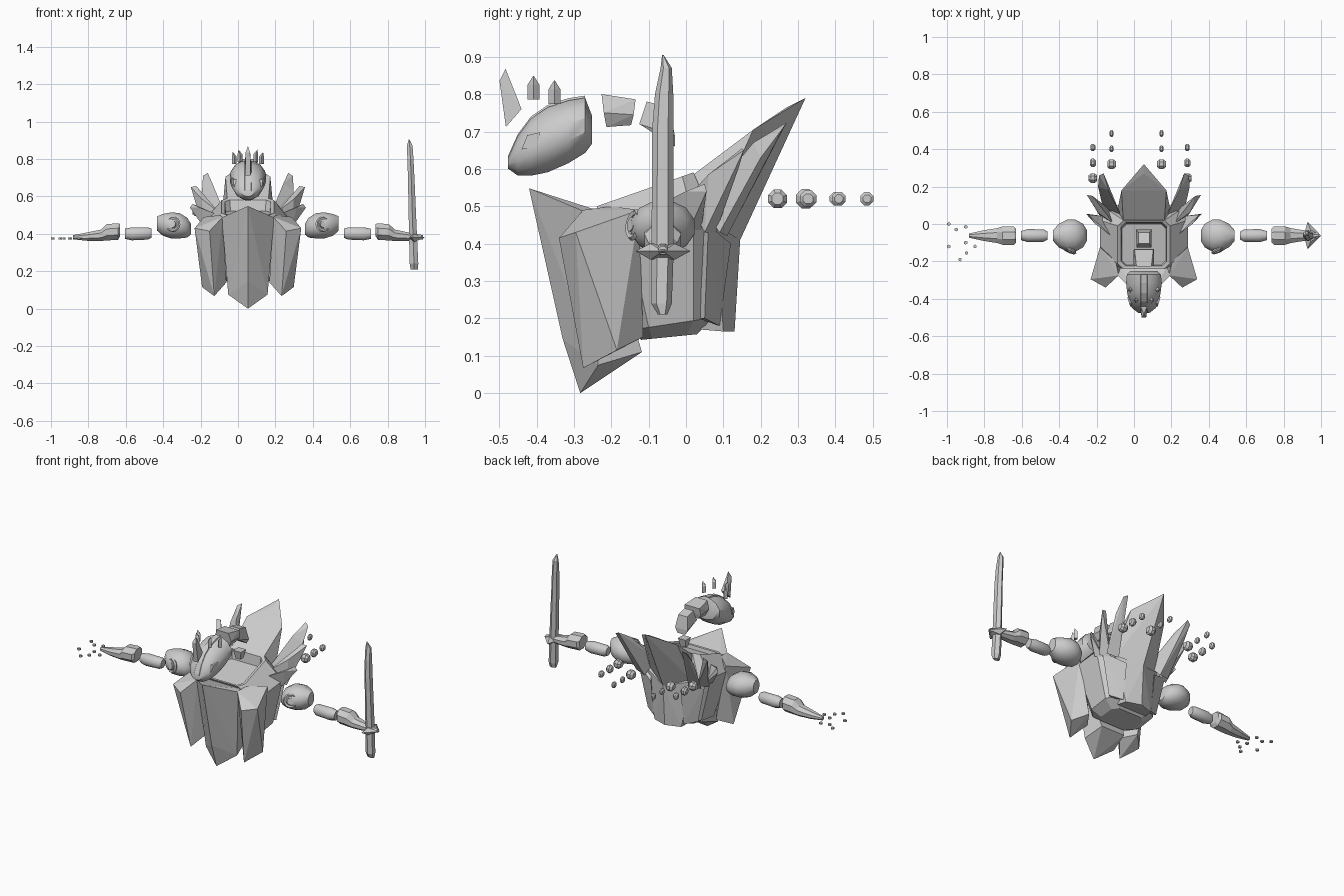
import bpy, bmesh, math
from mathutils import Vector, Matrix

CX = 0.053  # centre plane of the body


def finish(name, bm, smooth=False):
    bmesh.ops.recalc_face_normals(bm, faces=bm.faces)
    me = bpy.data.meshes.new(name)
    bm.to_mesh(me)
    bm.free()
    ob = bpy.data.objects.new(name, me)
    bpy.context.collection.objects.link(ob)
    for p in me.polygons:
        p.use_smooth = smooth
    if smooth:
        bpy.ops.object.select_all(action='DESELECT')
        ob.select_set(True)
        bpy.context.view_layer.objects.active = ob
        bpy.ops.object.shade_smooth_by_angle(angle=math.radians(35))
    return ob


def hull(name, pts, side=1):
    """Faceted solid around points given relative to the centre plane."""
    bm = bmesh.new()
    for x, y, z in pts:
        bm.verts.new((CX + side * x, y, z))
    bmesh.ops.remove_doubles(bm, verts=bm.verts, dist=1e-5)
    bmesh.ops.convex_hull(bm, input=bm.verts)
    loose = [v for v in bm.verts if not v.link_faces]
    bmesh.ops.delete(bm, geom=loose, context='VERTS')
    return finish(name, bm)


def sym(pts):
    return [(s * x, y, z) for x, y, z in pts for s in (1, -1)]


def loft(name, rings, side=1, smooth=False):
    """Closed skin through rings of equal point count."""
    bm = bmesh.new()
    rows = [[bm.verts.new((CX + side * x, y, z)) for x, y, z in r] for r in rings]
    n = len(rows[0])
    for a, b in zip(rows, rows[1:]):
        for i in range(n):
            j = (i + 1) % n
            bm.faces.new((a[i], a[j], b[j], b[i]))
    bm.faces.new(rows[0])
    bm.faces.new(rows[-1])
    return finish(name, bm, smooth)


def oval(n, fn):
    return [fn(math.cos(t), math.sin(t)) for t in
            (2 * math.pi * (i + 0.5) / n for i in range(n))]


def limb(name, secs, side, n=8, smooth=False):
    """Loft along x; sections are x, z centre, y half size, z half size."""
    yc = -0.062
    return loft(name, [oval(n, lambda c, s: (x, yc + c * hy, z + s * hz))
                       for x, z, hy, hz in secs], side, smooth)


# Torso bowl with a slanted rim and shallow recess
def slab(z, y0, y1, hw, ch, tilt):
    f = [(hw, y0 + ch), (hw, y1 - ch), (hw - ch, y1), (ch - hw, y1),
         (-hw, y1 - ch), (-hw, y0 + ch), (ch - hw, y0), (hw - ch, y0)]
    return [(x, y, z + tilt * (y - (y0 + y1) / 2)) for x, y in f]


loft("torso", [slab(0.15, -0.12, 0.03, 0.11, 0.03, 0.1),
               slab(0.185, -0.15, 0.07, 0.17, 0.05, 0.15),
               slab(0.46, -0.21, 0.07, 0.235, 0.05, 0.1),
               slab(0.545, -0.24, 0.02, 0.14, 0.03, 0.35),
               slab(0.54, -0.225, 0.008, 0.122, 0.025, 0.35),
               slab(0.5, -0.22, 0.0, 0.118, 0.025, 0.2)])

# Front armour
hull("front_plate", sym([(0, -0.42, 0.548), (0, -0.33, 0.145), (0, -0.283, 0.0),
                         (0.14, -0.275, 0.487), (0.105, -0.235, 0.075),
                         (0.08, -0.118, 0.11), (0.125, -0.23, 0.487)]))
for s, tag in ((1, "right"), (-1, "left")):
    hull("side_plate_" + tag, [
        (0.135, -0.275, 0.49), (0.205, -0.34, 0.415), (0.285, -0.295, 0.43),
        (0.235, -0.125, 0.49), (0.15, -0.2, 0.5), (0.115, -0.2, 0.14),
        (0.18, -0.275, 0.067), (0.245, -0.185, 0.115), (0.175, -0.115, 0.15)], s)

# Back armour and fan of spikes
hull("back_plate", sym([(0, 0.145, 0.41), (0, 0.13, 0.165), (0.15, 0.08, 0.45),
                        (0.09, 0.1, 0.165), (0.1, 0.04, 0.17), (0.14, 0.03, 0.47)]))
hull("back_spike", sym([(0, 0.145, 0.41), (0, 0.32, 0.79), (0.12, 0.18, 0.705),
                        (0.145, 0.06, 0.44), (0.11, 0.02, 0.585), (0, 0.27, 0.765)]))
spikes = [
    [(0.215, 0.27, 0.725), (0.24, 0.26, 0.71), (0.19, 0.18, 0.67), (0.12, 0.04, 0.5),
     (0.15, 0.11, 0.42), (0.22, 0.09, 0.43), (0.245, 0.2, 0.63)],
    [(0.275, 0.15, 0.655), (0.305, 0.155, 0.65), (0.245, 0.06, 0.585), (0.16, 0.0, 0.52),
     (0.185, 0.08, 0.43), (0.24, 0.05, 0.43), (0.28, 0.14, 0.6)],
    [(0.295, 0.05, 0.56), (0.31, 0.055, 0.54), (0.26, 0.0, 0.54), (0.18, -0.06, 0.51),
     (0.2, 0.04, 0.43), (0.24, 0.01, 0.44)]]
for s, tag in ((1, "right"), (-1, "left")):
    for k, pts in enumerate(spikes):
        hull(f"fan_spike_{tag}_{k + 1}", pts, s)
    hull("rear_side_plate_" + tag, [
        (0.1, 0.12, 0.4), (0.1, 0.09, 0.18), (0.225, 0.06, 0.45), (0.17, 0.05, 0.2),
        (0.14, 0.03, 0.2), (0.16, 0.03, 0.46)], s)

# Neck segments
hull("neck_upper", sym([(0.04, -0.226, 0.8), (0.05, -0.135, 0.786), (0.055, -0.22, 0.75),
                        (0.055, -0.14, 0.745), (0.035, -0.213, 0.712), (0.035, -0.147, 0.717)]))
hull("neck_middle", sym([(0.03, -0.105, 0.78), (0.03, -0.045, 0.765), (0.04, -0.125, 0.72),
                         (0.042, -0.03, 0.69), (0.03, -0.09, 0.7), (0.025, -0.03, 0.66)]))
hull("neck_lower", sym([(0.026, -0.085, 0.625), (0.026, -0.035, 0.625),
                        (0.016, -0.075, 0.575), (0.016, -0.045, 0.575)]))

# Head: y, bottom z, top z, half width
head = [(-0.476, 0.6, 0.632, 0.03), (-0.45, 0.58, 0.69, 0.065),
        (-0.415, 0.579, 0.737, 0.082), (-0.37, 0.588, 0.768, 0.092),
        (-0.315, 0.612, 0.786, 0.099), (-0.27, 0.64, 0.793, 0.094),
        (-0.252, 0.665, 0.745, 0.075)]
loft("head", [oval(12, lambda c, s: (c * hw, y, (a + b) / 2 + s * (b - a) / 2))
              for y, a, b, hw in head], smooth=True)
loft("head_crest", [[(-0.022, y, b - 0.015), (0.022, y, b - 0.015),
                     (0.016, y, b + 0.003), (-0.016, y, b + 0.003)]
                    for y, a, b, hw in head[:-1]])
for s, tag in ((1, "right"), (-1, "left")):
    hull("eye_" + tag, [(x + 3 * 0.1 * (y + 0.44), y, z) for x in (0.05, 0.074) for y, z in
                        ((-0.44, 0.652), (-0.4, 0.66), (-0.39, 0.698), (-0.425, 0.69))], s)
    for k, (x, y, z) in enumerate(((0.042, -0.408, 0.815), (0.073, -0.352, 0.803))):
        hull(f"crown_spike_{tag}_{k + 1}", [
            (x + 0.008, y, z + 0.035)] + [(x + a * 0.013, y + b * 0.016, z + h)
            for a, b in ((1, 0), (-1, 0), (0, 1), (0, -1)) for h in (0.01, -0.03)], s)
hull("crown_front_spike", sym([(0, -0.483, 0.868), (0.012, -0.499, 0.835),
                               (0.015, -0.482, 0.712), (0.018, -0.44, 0.76)]))

# Arms
for s, tag in ((1, "right"), (-1, "left")):
    limb("shoulder_" + tag, [(0.305, 0.425, 0.03, 0.03), (0.325, 0.433, 0.065, 0.055),
                             (0.365, 0.443, 0.088, 0.07), (0.41, 0.445, 0.088, 0.072),
                             (0.455, 0.448, 0.065, 0.06), (0.485, 0.455, 0.03, 0.04)],
         s, 12, True)
    # Round shoulder fitting, turned a little outward
    spot = dict(location=(CX + s * 0.4, -0.138, 0.45),
                rotation=(math.radians(80), 0, s * 0.45))
    bpy.ops.mesh.primitive_torus_add(major_segments=14, minor_segments=5,
                                     major_radius=0.034, minor_radius=0.009, **spot)
    bpy.context.object.name = "shoulder_ring_" + tag
    bpy.ops.mesh.primitive_cylinder_add(vertices=10, radius=0.02, depth=0.025, **spot)
    bpy.context.object.name = "shoulder_stud_" + tag
    limb("upper_arm_" + tag, [(0.515, 0.403, 0.022, 0.025), (0.535, 0.402, 0.034, 0.034),
                              (0.62, 0.4, 0.036, 0.036), (0.657, 0.4, 0.025, 0.028)],
         s, 12, True)
    limb("forearm_" + tag, [(0.683, 0.42, 0.04, 0.035), (0.695, 0.412, 0.053, 0.048),
                            (0.755, 0.408, 0.053, 0.047), (0.785, 0.392, 0.043, 0.033),
                            (0.86, 0.385, 0.03, 0.024), (0.935, 0.382, 0.012, 0.012)], s, 8)

# Left hand: loose finger pieces
for k, (x, y) in enumerate(((-0.99, 0.0), (-0.95, -0.03), (-0.9, -0.015), (-0.9, -0.1),
                            (-0.85, -0.12), (-0.895, -0.155), (-0.93, -0.19), (-0.99, -0.12))):
    bpy.ops.mesh.primitive_cylinder_add(vertices=6, radius=0.01, depth=0.01,
                                        location=(x, y, 0.375))
    bpy.context.object.name = f"finger_{k + 1}"

# Sword: z, x centre, front y, rear y
blade = [(0.21, 0.942, -0.075, -0.05), (0.24, 0.941, -0.093, -0.038),
         (0.38, 0.936, -0.092, -0.033), (0.7, 0.926, -0.091, -0.034),
         (0.8, 0.922, -0.083, -0.034), (0.87, 0.918, -0.068, -0.038),
         (0.905, 0.915, -0.064, -0.06)]
rings = []
for z, x, a, b in blade:
    w = (0.023 - 0.008 * max(0, z - 0.24) / 0.66) * min(1, (b - a) / 0.03)
    d = (b - a) * 0.25
    rings.append([(x - CX + u, y, z) for u, y in ((-w, a + d), (-w, b - d), (0, b),
                                                  (w, b - d), (w, a + d), (0, a))])
loft("sword_blade", rings)
hull("sword_guard", [(0.875, 0.012, 0.38), (0.875, -0.135, 0.38), (0.947, -0.062, 0.38),
                     (0.855, -0.062, 0.38), (0.89, -0.03, 0.4), (0.89, -0.095, 0.4),
                     (0.89, -0.03, 0.357), (0.89, -0.095, 0.357)])

# Trailing chains of beads behind the back
for x, y0 in ((-0.22, 0.245), (-0.12, 0.32), (0.147, 0.32), (0.285, 0.245)):
    for k, (r, d) in enumerate(((0.027, 0.046), (0.024, 0.032), (0.02, 0.026))):
        if x in (-0.12, 0.147):
            r, d = (0.028, 0.046) if k == 0 else (0.019, 0.02)
        loft(f"trail_bead_{k + 1}", [
            oval(8, lambda c, s: (x - CX + u * d, y0 + k * 0.082 + c * r * f, 0.52 + s * r * f))
            for u, f in ((-0.5, 0.6), (-0.22, 1), (0.22, 1), (0.5, 0.6))])
